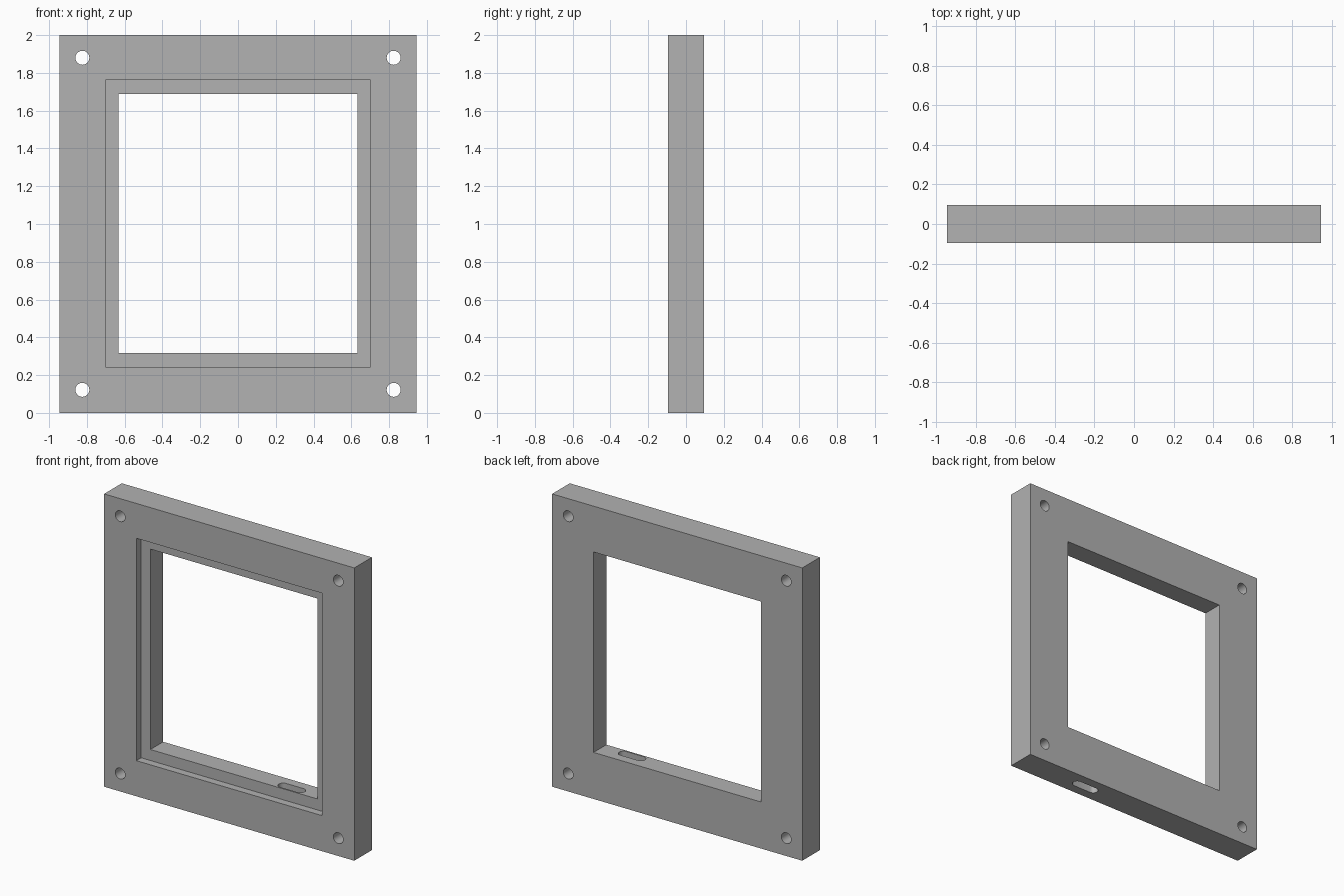
import bpy
import bmesh
from math import pi, cos, sin
from mathutils import Matrix, Vector

default = bpy.data.objects.get("Cube")
if default:
    bpy.data.objects.remove(default, do_unlink=True)

HALF_W, HALF_D, HEIGHT = 0.945, 0.095, 2.0

grey = bpy.data.materials.new("plain grey")
grey.use_nodes = True
colour = (0.445, 0.445, 0.445, 1)
grey.diffuse_color = colour
grey.node_tree.nodes["Principled BSDF"].inputs["Base Color"].default_value = colour


def make_object(name, bm):
    bmesh.ops.recalc_face_normals(bm, faces=bm.faces)
    mesh = bpy.data.meshes.new(name)
    bm.to_mesh(mesh)
    bm.free()
    mesh.materials.append(grey)
    ob = bpy.data.objects.new(name, mesh)
    bpy.context.collection.objects.link(ob)
    return ob


def box(name, x, y, z):
    """Box from (min, max) pairs."""
    bm = bmesh.new()
    size = [b - a for a, b in (x, y, z)]
    mid = Vector([(a + b) / 2 for a, b in (x, y, z)])
    bmesh.ops.create_cube(bm, size=1, matrix=Matrix.Translation(mid) @ Matrix.Diagonal((*size, 1)))
    return make_object(name, bm)


def prism(name, points, direction):
    """Extrude a closed outline along a direction."""
    bm = bmesh.new()
    face = bm.faces.new([bm.verts.new(p) for p in points])
    new = bmesh.ops.extrude_face_region(bm, geom=[face], use_keep_orig=True)
    verts = [v for v in new["geom"] if isinstance(v, bmesh.types.BMVert)]
    bmesh.ops.translate(bm, verts=verts, vec=direction)
    return make_object(name, bm)


def cut(target, cutter):
    cutter.hide_render = True
    mod = target.modifiers.new("cut", 'BOOLEAN')
    mod.operation = 'DIFFERENCE'
    mod.solver = 'EXACT'
    mod.object = cutter
    bpy.context.view_layer.objects.active = target
    bpy.ops.object.modifier_apply(modifier=mod.name)
    bpy.data.objects.remove(cutter, do_unlink=True)


# Thick rectangular slab
frame = box("mounting_frame", (-HALF_W, HALF_W), (-HALF_D, HALF_D), (0, HEIGHT))

# Window opening and the shallow rebate around it on the front
cut(frame, box("window_cutter", (-0.632, 0.632), (-0.3, 0.3), (0.318, 1.687)))
cut(frame, box("rebate_cutter", (-0.702, 0.702), (-0.3, -0.043), (0.243, 1.762)))

# Screw holes in the corners
SIDES, HOLE_R = 32, 0.037
for x in (-0.824, 0.824):
    for z in (0.122, 1.88):
        ring = [(x + HOLE_R * cos(2 * pi * i / SIDES), -0.3, z + HOLE_R * sin(2 * pi * i / SIDES))
                for i in range(SIDES)]
        cut(frame, prism("hole_cutter", ring, (0, 0.6, 0)))

# Round-ended cable slot through the bottom bar
SLOT_X, SLOT_HALF, SLOT_R, STEPS = 0.407, 0.066, 0.032, 12
outline = []
for side in (1, -1):
    for i in range(STEPS + 1):
        a = -pi / 2 + pi * i / STEPS
        outline.append((SLOT_X + side * (SLOT_HALF + SLOT_R * cos(a)), side * SLOT_R * sin(a), -0.1))
cut(frame, prism("slot_cutter", outline, (0, 0, 0.6)))

# Smooth hole walls, crisp edges elsewhere
bpy.ops.object.select_all(action='DESELECT')
frame.select_set(True)
bpy.context.view_layer.objects.active = frame
bpy.ops.object.shade_smooth_by_angle(angle=pi / 6)
